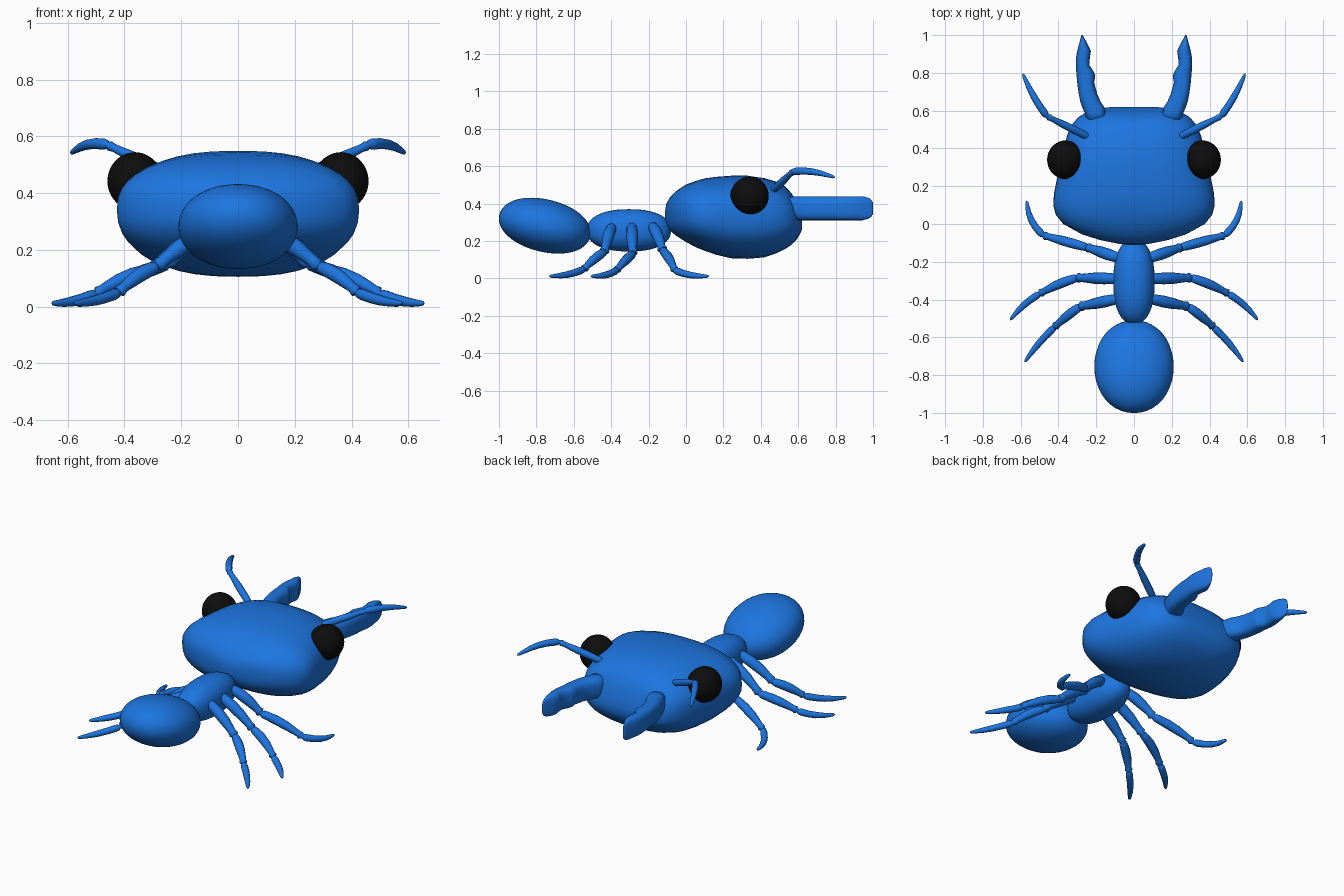
import bpy, bmesh
from math import sin, cos, pi, radians, copysign
from mathutils import Vector, Matrix

if "Cube" in bpy.data.objects:
    bpy.data.objects.remove(bpy.data.objects["Cube"])


def material(name, color):
    m = bpy.data.materials.new(name)
    m.diffuse_color = color
    m.use_nodes = True
    m.node_tree.nodes["Principled BSDF"].inputs["Base Color"].default_value = m.diffuse_color
    return m


BLUE = material("blue", (0.012, 0.18, 0.75, 1))
BLACK = material("black", (0.004, 0.004, 0.004, 1))


def finish(obj, mat=BLUE, mirror=False):
    obj.data.materials.clear()
    obj.data.materials.append(mat)
    for p in obj.data.polygons:
        p.use_smooth = True
    if mirror:
        obj.modifiers.new("mirror", 'MIRROR')
    return obj


def new_object(name, bm):
    bmesh.ops.recalc_face_normals(bm, faces=bm.faces)
    me = bpy.data.meshes.new(name)
    bm.to_mesh(me)
    bm.free()
    obj = bpy.data.objects.new(name, me)
    bpy.context.collection.objects.link(obj)
    return obj


def loft(name, sections, power, mirror=False, n=40):
    """Superellipse rings along y: (y, x_min, x_max, z_min, z_max)."""
    bm = bmesh.new()
    sp = lambda v: copysign(abs(v) ** (2 / power), v)
    rings = []
    for y, x0, x1, z0, z1 in sections:
        rings.append([bm.verts.new(((x0 + x1) / 2 + (x1 - x0) / 2 * sp(cos(2 * pi * i / n)), y,
                                    (z0 + z1) / 2 + (z1 - z0) / 2 * sp(sin(2 * pi * i / n))))
                      for i in range(n)])
    for a, b in zip(rings, rings[1:]):
        for i in range(n):
            bm.faces.new((a[i], a[(i + 1) % n], b[(i + 1) % n], b[i]))
    bm.faces.new(rings[0])
    bm.faces.new(rings[-1])
    return finish(new_object(name, bm), mirror=mirror)


def ball(name, centre, size, mat=BLUE, tilt=0, mirror=False, power=2):
    bm = bmesh.new()
    bmesh.ops.create_uvsphere(bm, u_segments=40, v_segments=24, radius=1)
    for v in bm.verts:
        # values above 2 make the ends blunter
        v.co /= sum(abs(c) ** power for c in v.co) ** (1 / power)
    bm.transform(Matrix.Translation(centre) @ Matrix.Rotation(radians(tilt), 4, 'X')
                 @ Matrix.Diagonal((*size, 1)))
    return finish(new_object(name, bm), mat, mirror)


def limb(name, segments, tip):
    """Jointed limb: each segment is (start, bend offset, radius), swelling in its middle."""
    path = []
    ends = [Vector(s[0]) for s in segments[1:]] + [Vector(tip)]
    for k, ((start, bend, r), b) in enumerate(zip(segments, ends)):
        a = Vector(start)
        last = k == len(segments) - 1
        shape = ((0, .5), (.03, .85), (.1, 1), (.3, .95), (.5, .9), (.7, .75), (.9, .52), (.97, .38), (1, .15)) \
            if last else ((0, .5), (.04, .8), (.12, .9), (.35, 1), (.6, .95), (.82, .75), (.9, .7), (.96, .85))
        for t, f in shape:
            path.append((a.lerp(b, t) + Vector(bend) * 4 * t * (1 - t), r * f))
    cu = bpy.data.curves.new(name, 'CURVE')
    cu.dimensions = '3D'
    cu.bevel_depth = 1
    cu.bevel_resolution = 4
    cu.use_fill_caps = True
    sp = cu.splines.new('POLY')
    sp.points.add(len(path) - 1)
    for p, (co, r) in zip(sp.points, path):
        p.co = (*co, 1)
        p.radius = r
    tmp = bpy.data.objects.new(name + "_path", cu)
    bpy.context.collection.objects.link(tmp)
    me = bpy.data.meshes.new_from_object(tmp.evaluated_get(bpy.context.evaluated_depsgraph_get()))
    bpy.data.objects.remove(tmp)
    obj = bpy.data.objects.new(name, me)
    bpy.context.collection.objects.link(obj)
    return finish(obj, mirror=True)


# Head: y, half width, bottom, top
head = [(-.112, .02, .32, .36), (-.105, .08, .29, .40), (-.085, .18, .255, .435), (-.055, .275, .23, .465),
        (0, .375, .195, .502), (.05, .415, .168, .52), (.10, .427, .148, .535), (.16, .424, .127, .543),
        (.24, .408, .108, .549), (.33, .393, .105, .549), (.42, .37, .113, .536), (.48, .35, .133, .518),
        (.53, .325, .157, .493), (.565, .295, .18, .455), (.59, .255, .205, .41), (.608, .20, .235, .35),
        (.62, .12, .26, .31)]
loft("head", [(y, -w, w, b, t) for y, w, b, t in head], 2.45)

# Body
ball("thorax", (0, -.305, .257), (.11, .225, .113), power=2.3)
ball("abdomen", (0, -.755, .282), (.21, .25, .14), tilt=-13.6, power=2.08)

# Eyes
ball("eyes", (.363, .34, .442), (.097, .102, .102), BLACK, mirror=True)

# Jaws: y, inner x, outer x, half height
jaw = [(.54, .15, .25, .06), (.59, .15, .262, .064), (.62, .158, .275, .064), (.65, .178, .285, .064),
       (.69, .195, .293, .064), (.75, .211, .301, .064), (.785, .205, .304, .064), (.81, .215, .306, .064),
       (.84, .236, .307, .064), (.88, .234, .307, .064), (.915, .228, .301, .064), (.945, .242, .293, .064),
       (.975, .258, .285, .056), (.99, .266, .281, .046), (1, .271, .277, .03)]
loft("jaws", [(y, a, b, .375 - h, .375 + h) for y, a, b, h in jaw], 2.8, mirror=True)

# Antennae
limb("antennae", [((.23, .455, .46), (0, 0, 0), .021), ((.46, .57, .57), (.005, -.01, .016), .02)],
     (.588, .795, .54))

# Legs: hip, knee, ankle, toe
limb("front_legs", [((.08, -.18, .28), (0, 0, .015), .031), ((.245, -.125, .15), (0, 0, .012), .026),
                    ((.48, -.06, .045), (.02, -.01, -.01), .02)], (.567, .122, .012))
limb("middle_legs", [((.08, -.29, .28), (0, 0, .015), .031), ((.30, -.285, .13), (0, .008, .012), .026),
                     ((.50, -.37, .045), (.005, .01, -.01), .02)], (.655, -.508, .012))
limb("rear_legs", [((.08, -.395, .275), (0, 0, .015), .031), ((.285, -.437, .14), (0, .005, .012), .026),
                   ((.42, -.545, .05), (.005, .005, -.01), .02)], (.578, -.73, .012))
